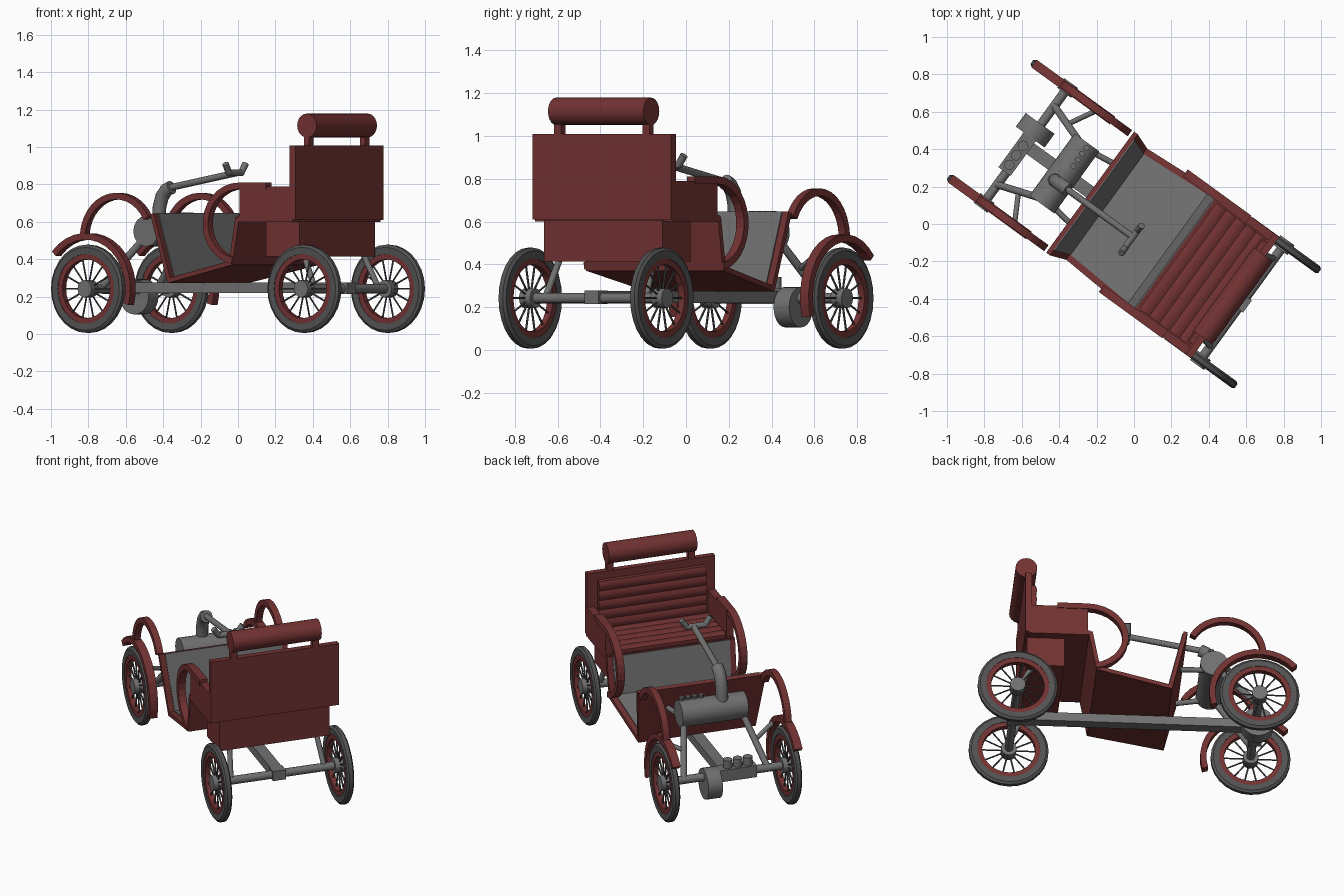
import bpy, bmesh, math
from mathutils import Vector

cube = bpy.data.objects.get("Cube")
if cube:
    bpy.data.objects.remove(cube)

HEADING = math.radians(144)  # the car stands turned; local +x is forward


def material(name, r, g, b):
    m = bpy.data.materials.new(name)
    m.use_nodes = True
    m.diffuse_color = (r, g, b, 1)
    m.node_tree.nodes["Principled BSDF"].inputs["Base Color"].default_value = (r, g, b, 1)
    return m


RED = material("dark_red", 0.17, 0.032, 0.032)
GREY = material("metal_grey", 0.165, 0.165, 0.165)
TYRE = material("rubber_grey", 0.085, 0.085, 0.085)


def finish(name, bm, mat, smooth=False):
    bmesh.ops.recalc_face_normals(bm, faces=bm.faces)
    me = bpy.data.meshes.new(name)
    bm.to_mesh(me)
    bm.free()
    me.materials.append(mat)
    ob = bpy.data.objects.new(name, me)
    ob.rotation_euler.z = HEADING
    bpy.context.collection.objects.link(ob)
    if smooth:
        bpy.ops.object.select_all(action="DESELECT")
        ob.select_set(True)
        bpy.context.view_layer.objects.active = ob
        bpy.ops.object.shade_smooth_by_angle(angle=math.radians(35))
    return ob


def loft(name, rings, mat, closed=False, smooth=False):
    """Skin a list of equal point rings; cap the ends unless closed."""
    bm = bmesh.new()
    vs = [[bm.verts.new(p) for p in ring] for ring in rings]
    n = len(vs[0])
    for i in range(len(vs) if closed else len(vs) - 1):
        a, b = vs[i], vs[(i + 1) % len(vs)]
        for j in range(n):
            k = (j + 1) % n
            bm.faces.new((a[j], a[k], b[k], b[j]))
    if not closed:
        bm.faces.new(vs[0])
        bm.faces.new(vs[-1])
    return finish(name, bm, mat, smooth)


def profile(name, pts, y0, y1, mat):
    return loft(name, [[(x, y, z) for x, z in pts] for y in (y0, y1)], mat)


def box(name, x0, x1, y0, y1, z0, z1, mat):
    return profile(name, [(x0, z0), (x1, z0), (x1, z1), (x0, z1)], y0, y1, mat)


def rod(name, points, r, mat, n=12):
    """Round bar along a path."""
    pts = [Vector(p) for p in points]
    rings = []
    for i, p in enumerate(pts):
        d = (pts[min(i + 1, len(pts) - 1)] - pts[max(i - 1, 0)]).normalized()
        side = d.cross(Vector((0, 1, 0)))
        if side.length < 0.1:
            side = d.cross(Vector((0, 0, 1)))
        side.normalize()
        up = d.cross(side)
        rings.append([p + r * (math.cos(t) * side + math.sin(t) * up)
                      for t in (2 * math.pi * j / n for j in range(n))])
    return loft(name, rings, mat, smooth=n > 8)


def band(name, cx, cz, rx, rz, a0, a1, y0, y1, thick, mat, n=14):
    """Curved flat strip following an elliptical arc in the side plane."""
    rings = []
    for i in range(n + 1):
        a = math.radians(a0 + (a1 - a0) * i / n)
        c, s = math.cos(a), math.sin(a)
        o = (cx + rx * c, cz + rz * s)
        q = (cx + (rx - thick) * c, cz + (rz - thick) * s)
        rings.append([(o[0], y0, o[1]), (o[0], y1, o[1]), (q[0], y1, q[1]), (q[0], y0, q[1])])
    return loft(name, rings, mat)


def panel(name, p, hp, q, hq, lift, thick, mat):
    """Tapered board from p to q in the side plane, offset along its normal."""
    d = Vector((q[0] - p[0], q[1] - p[1])).normalized()
    nx, nz = -d.y, d.x
    rings = []
    for (x, z), h in ((p, hp), (q, hq)):
        ring = []
        for y, o in ((-h, lift), (h, lift), (h, lift + thick), (-h, lift + thick)):
            ring.append((x + nx * o, y, z + nz * o))
        rings.append(ring)
    return loft(name, rings, mat)


def lathe(name, cx, cy, cz, section, mat, n=28):
    rings = [[(cx + r * math.cos(t), cy + y, cz + r * math.sin(t)) for r, y in section]
             for t in (2 * math.pi * i / n for i in range(n))]
    return loft(name, rings, mat, closed=True, smooth=True)


# Wheels
AX, AZ, TRACK = 0.715, 0.242, 0.38
for end, ax in (("front", AX), ("rear", -AX)):
    for side, y in (("left", TRACK), ("right", -TRACK)):
        tag = f"{end}_{side}_"
        lathe(tag + "tyre", ax, y, AZ, [(0.186, -0.02), (0.222, -0.022), (0.236, -0.012),
                                        (0.236, 0.012), (0.222, 0.022), (0.186, 0.02)], TYRE)
        lathe(tag + "rim", ax, y, AZ, [(0.157, -0.017), (0.188, -0.017),
                                       (0.188, 0.017), (0.157, 0.017)], RED)
        rod(tag + "hub", [(ax, y - 0.032, AZ), (ax, y + 0.032, AZ)], 0.046, GREY, 16)
        for i in range(14):
            a = 2 * math.pi * i / 14
            c, s = math.cos(a), math.sin(a)
            rod(tag + "spoke", [(ax + 0.04 * c, y, AZ + 0.04 * s),
                                (ax + 0.162 * c, y, AZ + 0.162 * s)], 0.005, TYRE, 6)
    rod(end + "_axle", [(ax, -TRACK, AZ), (ax, TRACK, AZ)], 0.025, GREY)

# Chassis
box("chassis_beam", -AX, AX, -0.035, 0.035, 0.22, 0.275, GREY)
box("rear_joint", -AX - 0.035, -AX + 0.035, -0.04, 0.04, 0.215, 0.277, GREY)

# Tub: front board, floor and seat riser, each with a grey inner lining
FRONT, TOP, BACK, SEAT = (0.2, 0.272), (0.29, 0.64), (-0.25, 0.37), (-0.297, 0.62)
for name, p, hp, q, hq in (("front_board", FRONT, 0.366, TOP, 0.4),
                           ("floor", BACK, 0.395, FRONT, 0.366),
                           ("seat_riser", SEAT, 0.4, BACK, 0.395)):
    panel(name, p, hp, q, hq, 0, 0.025, RED)
    panel(name + "_lining", p, hp - 0.035, q, hq - 0.035, 0.025, 0.006, GREY)

# Seat
box("seat_base", -0.65, -0.285, -0.4, 0.4, 0.6, 0.63, RED)
box("rear_box", -0.657, -0.435, -0.343, 0.343, 0.414, 0.605, RED)
box("back_panel", -0.67, -0.632, -0.4, 0.4, 0.61, 1.008, RED)
N = 40
waves = [(i / N, 0.008 * abs(math.sin(5 * math.pi * i / N))) for i in range(N + 1)]
profile("seat_cushion", [(-0.62, 0.625), *((-0.62 + 0.33 * t, 0.65 + w) for t, w in waves),
                         (-0.29, 0.625)], -0.35, 0.35, RED)
profile("back_cushion", [(-0.635, 0.65), *((-0.605 + w, 0.65 + 0.31 * t) for t, w in waves),
                         (-0.635, 0.96)], -0.335, 0.335, RED)
rod("head_roll", [(-0.655, -0.275, 1.115), (-0.655, 0.275, 1.115)], 0.064, RED, 20)

for side, s in (("left", 1), ("right", -1)):
    # Seat sides
    box(side + "_roll_post", -0.67, -0.635, s * 0.235, s * 0.275, 1.0, 1.08, RED)
    box(side + "_arm", -0.635, -0.3, s * 0.355, s * 0.4, 0.615, 0.79, RED)
    box(side + "_arm_rail", -0.48, -0.3, s * 0.355, s * 0.405, 0.775, 0.81, RED)
    band(side + "_entry_hoop", -0.3, 0.59, 0.24, 0.22, 90, -78, s * 0.36, s * 0.405, 0.035, RED)
    # Front mudguards and hoops
    band(side + "_mudguard", AX, AZ, 0.298, 0.298, 42, 197, s * 0.355, s * 0.405, 0.035, RED)
    band(side + "_front_hoop", 0.515, 0.515, 0.24, 0.24, 5, 152, s * 0.36, s * 0.4, 0.035, RED)
    # Struts
    rod(side + "_rear_strut", [(-AX, s * 0.29, 0.25), (-0.63, s * 0.27, 0.43)], 0.016, GREY)
    rod(side + "_front_strut", [(AX, s * 0.26, 0.25), (0.48, s * 0.18, 0.52)], 0.02, GREY)
    rod(side + "_guard_strut", [(0.6, s * 0.225, 0.38), (0.52, s * 0.37, 0.44)], 0.014, GREY)
    rod(side + "_board_strut", [(0.48, s * 0.17, 0.52), (0.26, s * 0.2, 0.5)], 0.016, GREY)

# Boiler with filler caps
rod("boiler", [(0.46, -0.205, 0.55), (0.46, 0.205, 0.55)], 0.082, GREY, 24)
for i in range(4):
    y = -0.06 - 0.04 * i
    rod("boiler_cap", [(0.445, y, 0.61), (0.445, y, 0.65)], 0.016, GREY, 10)

# Engine block and drum
rod("engine_drum", [(0.722, -0.14, 0.2), (0.722, -0.05, 0.2)], 0.095, GREY, 24)
box("engine_block", 0.685, 0.765, -0.05, 0.18, 0.215, 0.29, GREY)
for i in range(3):
    y = 0.01 + 0.063 * i
    rod("engine_cylinder", [(0.725, y, 0.28), (0.725, y, 0.34)], 0.028, GREY)

# Steering pipe, column and tiller
SY = 0.06
rod("steering_pipe", [(0.48, SY, 0.6), (0.475, SY, 0.68), (0.458, SY, 0.735),
                      (0.43, SY, 0.77), (0.395, SY, 0.785)], 0.037, GREY, 14)
rod("steering_column", [(0.41, SY, 0.782), (-0.035, SY, 0.862)], 0.018, GREY)
rod("tiller_bar", [(-0.035, SY - 0.045, 0.862), (-0.035, SY + 0.075, 0.862)], 0.018, GREY)
for s in (-1, 1):
    y = SY + 0.015 + s * 0.055
    rod("tiller_grip", [(-0.035, y, 0.86), (-0.038, y + s * 0.036, 0.91)], 0.018, GREY)
